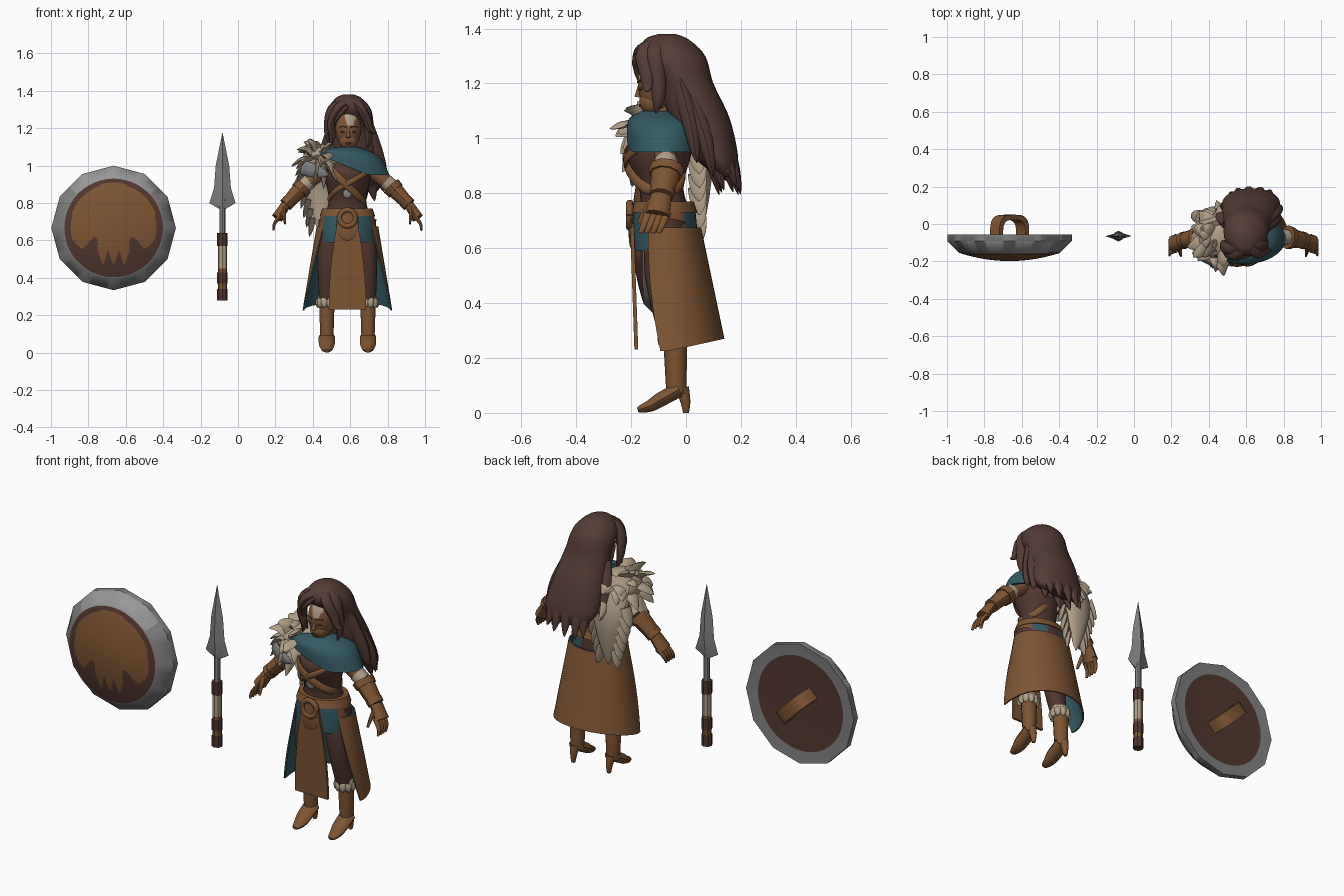
import bpy, bmesh, math, random
from math import sin, cos, pi, radians
from mathutils import Vector, Matrix

if "Cube" in bpy.data.objects:
    bpy.data.objects.remove(bpy.data.objects["Cube"])
random.seed(4)


def material(name, red, green, blue):
    mat = bpy.data.materials.new(name)
    mat.use_nodes = True
    mat.diffuse_color = (red, green, blue, 1)
    mat.node_tree.nodes["Principled BSDF"].inputs["Base Color"].default_value = mat.diffuse_color
    return mat


leather = material("tan leather", .21, .09, .032)
skin = material("brown skin", .22, .092, .038)
hair = material("dark brown hair", .09, .044, .036)
cloth = material("dark brown cloth", .085, .038, .029)
teal = material("teal cloth", .034, .1, .125)
fur = material("cream fur", .44, .35, .245)
steel = material("grey steel", .21, .215, .21)
shine = material("light steel", .31, .315, .31)

# Landmarks that parts are placed from
HEAD, CHEST, HIPS = (.59, -.1, 1.2), (.585, -.08, 1), (.585, -.08, .72)
SHIELD, SPEAR = (-.665, -.06, .667), (-.083, -.065, 0)
ACROSS, DEEP, UP = (1, 0, 0), (0, 1, 0), (0, 0, 1)


def finish(name, bm, mats, at, rule=None, angle=40):
    """Turn a bmesh into a named object, colouring faces by a rule."""
    bmesh.ops.recalc_face_normals(bm, faces=bm.faces)
    bm.normal_update()
    for face in bm.faces:
        face.smooth = True
        if rule:
            face.material_index = rule(face.calc_center_median(), face.normal)
    mesh = bpy.data.meshes.new(name)
    bm.to_mesh(mesh)
    bm.free()
    mesh.set_sharp_from_angle(angle=radians(angle))
    for mat in mats if isinstance(mats, tuple) else (mats,):
        mesh.materials.append(mat)
    part = bpy.data.objects.new(name, mesh)
    part.location = at
    bpy.context.scene.collection.objects.link(part)


def bridge(bm, rings):
    """Skin a series of closed rings and cap both ends."""
    loops = [[bm.verts.new(point) for point in ring] for ring in rings]
    for low, high in zip(loops, loops[1:]):
        for i in range(len(low)):
            bm.faces.new((low[i - 1], low[i], high[i], high[i - 1]))
    bm.faces.new(loops[0])
    bm.faces.new(loops[-1])


def loft(name, rings, mats, at, rule=None, angle=40):
    bm = bmesh.new()
    bridge(bm, rings)
    finish(name, bm, mats, at, rule, angle)


def smooth(rows, steps=5):
    """Pass a flowing curve through a few rows of values."""
    rows = [Vector(row) for row in rows]
    padded = [rows[0], *rows, rows[-1]]
    flow = []
    for a, b, c, d in zip(padded, padded[1:], padded[2:], padded[3:]):
        for k in range(steps):
            t = k / steps
            flow.append(b + ((c - a) * t + (a * 2 - b * 5 + c * 4 - d) * t ** 2
                             + (b * 3 - a - c * 3 + d) * t ** 3) / 2)
    return flow + [rows[-1]]


def ovals(name, rows, mats, at, rule=None, sides=24, lean=0, angle=40):
    """Stacked ovals, each row (z, x radius, y radius, y)."""
    turns = [2 * pi * i / sides for i in range(sides)]
    top = rows[0][0]
    loft(name, [[(lean * (top - z) + rx * cos(a), y + ry * sin(a), z) for a in turns]
                for z, rx, ry, y in rows], mats, at, rule, angle)


def tube(start, end, *points, hold=1):
    """Path with a radius that runs from start to end."""
    path = smooth(points)
    return [(p, max(.001, start + (end - start) * (i / (len(path) - 1)) ** hold))
            for i, p in enumerate(path)]


def lock(radius, *points):
    return tube(radius, 0, *points, hold=3)


def limbs(name, mats, at, *paths, flat=1, wide=DEEP, sides=10, mirror=1):
    """Tubes along paths; flat thins them across the wide axis."""
    bm = bmesh.new()
    flip = Vector((mirror, 1, 1))
    for path in paths:
        spine = [point * flip for point, radius in path]
        rings = []
        for i, point in enumerate(spine):
            along = spine[min(i + 1, len(spine) - 1)] - spine[max(i - 1, 0)]
            thin = along.cross(Vector(wide)).normalized()
            broad = thin.cross(along).normalized()
            turns = [2 * pi * k / sides for k in range(sides)]
            rings.append([point + (broad * cos(a) + thin * sin(a) * flat) * path[i][1] for a in turns])
        bridge(bm, rings)
    finish(name, bm, mats, at)


def blob(name, mats, at, centre, size, rule=None):
    bm = bmesh.new()
    bmesh.ops.create_icosphere(bm, subdivisions=4, radius=1, matrix=Matrix.LocRotScale(
        Vector(centre), None, Vector(size)))
    finish(name, bm, mats, at, rule)


# Shield: twelve-sided rim around a round dome with a painted, dripping centre
def shield_ring(radius, y, sides=144):
    wedge = pi / 12 if radius > .3 else pi / sides
    turns = [2 * pi * i / sides for i in range(sides)]
    reach = [radius * cos(wedge) / cos(a % (2 * wedge) - wedge) for a in turns]
    return [(r * cos(a), y, r * sin(a)) for r, a in zip(reach, turns)]


def shield_paint(c, normal):
    side = abs(c.x)
    if math.hypot(c.x, c.z) > .262:
        return 3 if c.z > .2 and normal.y < -.3 else 0
    drip = -.16 - .035 * cos(2 * pi * side / .058) if side < .085 else -.08 - .03 * cos(45 * (side - .17))
    return 2 if normal.y < 0 and math.hypot(c.x, c.z - .01) < .23 and c.z > drip else 1


dome = [.27 * k / 40 for k in range(40, 0, -1)]
loft("shield", [shield_ring(r, y) for r, y in ((.01, 0), (.262, 0), (.333, .005), (.333, -.03))]
     + [shield_ring(r, .6 * r * r - .138) for r in dome], (steel, cloth, leather, shine), SHIELD, shield_paint)
# Diagonal squared-off grip behind the shield
arch = [pi * k / 12 for k in range(13)]
loft("shield_grip", [[(u * k + w, v * k, w - u * k) for k, w in ((1, -.025), (1, .025), (.75, .025), (.75, -.025))]
                     for u, v in [(math.copysign(.08 * abs(cos(a)) ** .6, cos(a)), .11 * sin(a) ** .6 if 0 < a < pi else 0)
                                  for a in arch]], leather, SHIELD)

# Spear: wrapped shaft and diamond-section barbed head
heights = (.28, .34, .37, .43, .45, .57, .64, .82)
wraps = (cloth, leather, cloth, leather, fur, cloth, steel)
for i, wrap in enumerate(wraps):
    r = .017 if wrap == steel else .028 if wrap == cloth else .025
    ovals("spear_shaft_%d" % i, [(z, r, r, 0) for z in heights[i:i + 2]], wrap, SPEAR, sides=8)
ovals("spear_head", [(.77, .02, .02, 0), (.8, .07, .015, 0), (.88, .045, .024, 0), (1, .036, .02, 0),
                     (1.175, .001, .001, 0)], steel, SPEAR, sides=4, angle=15)

# Arm joints, measured from the chest
shoulder, elbow = Vector((.11, 0, -.01)), Vector((.235, .01, -.11))
wrist, knuckles = Vector((.33, -.01, -.21)), Vector((.375, -.025, -.28))
for side, s in (("left", 1), ("right", -1)):
    # Legs, boots and fur cuffs, measured from the ankle
    ankle = (HIPS[0] + s * .11, -.03, 0)
    limbs(side + "_trouser_leg", cloth, ankle, tube(.08, .04, (-.035, -.04, .7), (-.01, -.06, .5), (0, -.02, .26)),
          mirror=s, sides=16)
    limbs(side + "_boot_shaft", leather, ankle, tube(.045, .036, (0, -.01, .29), (0, -.005, .07)))
    limbs(side + "_boot_foot", leather, ankle, tube(.044, .014, (0, .005, .085), (0, -.06, .05), (0, -.1, .026),
                                                    (0, -.146, .011), hold=3), flat=.65, wide=ACROSS)
    limbs(side + "_boot_heel", leather, ankle, tube(.026, .01, (0, .016, .09), (0, .028, .04), (0, .03, 0)))
    rays = [Vector((cos(pi * k / 5), sin(pi * k / 5), 0)) for k in range(10)]
    cuff = Vector((0, -.015, .285))
    limbs(side + "_boot_fur", fur, ankle, tube(.046, .055, cuff + Vector(UP) * .025, cuff - Vector(UP) * .02),
          *[lock(.022, cuff + ray * .035, cuff + ray * .05 - Vector(UP) * .045) for ray in rays])
    # Bare arm, bracer and glove
    limbs(side + "_upper_arm", skin, CHEST, tube(.045, .036, shoulder, elbow), mirror=s)
    limbs(side + "_arm_band", fur, CHEST, tube(.044, .042, shoulder.lerp(elbow, .72), elbow), mirror=s)
    limbs(side + "_bracer", leather, CHEST, tube(.058, .04, elbow, wrist),
          tube(.064, .06, elbow, elbow.lerp(wrist, .25)), tube(.047, .046, elbow.lerp(wrist, .8), wrist),
          flat=.85, mirror=s)
    fingers = []
    for k in range(4):
        root = knuckles + Vector((-.015, .035 - .022 * k, .01))
        fingers.append(tube(.018, .008, root, root + Vector((.03, -.015, -.04)), root + Vector((.035, -.03, -.075))))
    thumb = wrist.lerp(knuckles, .3) - Vector(DEEP) * .025
    fingers.append(tube(.02, .008, thumb, thumb + Vector((-.005, -.03, -.04)), thumb + Vector((-.01, -.05, -.08))))
    limbs(side + "_glove", leather, CHEST, tube(.038, .046, wrist, knuckles), *fingers, flat=.7, mirror=s)
    # Eyes and brows
    blob(side + "_eye", cloth, HEAD, (s * .027, -.065, -.02), (.015, .007, .006))
    limbs(side + "_brow", hair, HEAD, tube(.004, .002, (.01, -.075, .005), (.03, -.07, .01), (.05, -.056, .005)), mirror=s)

# Torso, hips, belt and straps
ovals("bodice", smooth([(.07, .05, .05, .01), (.03, .11, .08, 0), (-.05, .125, .12, -.02),
                        (-.18, .1, .08, -.01), (-.3, .13, .1, .01)]), cloth, CHEST)


def hip_paint(c, normal):
    """Teal panels at the front corners and the back, leather at the sides."""
    turn = math.atan2(c.y, abs(c.x))
    if -.45 < turn < .6:
        return 2
    return 0 if -1.15 < turn < 1.3 else 1


ovals("hip_panels", [(.02, .142, .114, 0), (-.04, .152, .12, 0), (-.13, .15, .11, 0)], (teal, cloth, leather), HIPS,
      hip_paint, sides=48)
ovals("belt", [(.05, .135, .108, 0), (.01, .148, .122, 0)], leather, HIPS)
ring = [(.043 * cos(pi * k / 8), -.125, .043 * sin(pi * k / 8)) for k in range(17)]
limbs("belt_buckle", leather, HIPS, tube(.014, .014, *ring))
limbs("buckle_boss", leather, HIPS, tube(.03, .022, (0, -.1, 0), (0, -.127, 0)), wide=ACROSS)
limbs("chest_straps", leather, CHEST,
      tube(.02, .02, (-.13, -.05, .03), (-.04, -.14, -.07), (.08, -.07, -.18), (.06, .06, -.17), (-.1, .06, 0)),
      tube(.015, .015, (.1, -.1, -.04), (.03, -.14, -.08), (-.06, -.11, -.13), (-.1, -.02, -.18)), flat=.5, wide=UP)
blob("chest_clasp", steel, CHEST, (0, -.115, -.15), (.025, .01, .025))

# Front apron with a rounded hip flap
apron = []
for k in range(9):
    t = k / 8
    half, front = .1 - .045 * t * t, -.108 - .016 * t
    apron.append([(x, y, .46 * t - .49) for x, y in ((-half, front), (half, front), (half, front + .014),
                                                     (-half, front + .014))])
loft("front_apron", apron, leather, HIPS)
blob("apron_flap", leather, HIPS, (0, -.12, -.04), (.06, .01, .08))


def wrap_ring(rx, ry, start, stop, thick, height):
    """Thin open band around the body, with an inner and an outer face."""
    turns = [start + (stop - start) * i / 28 for i in range(29)]
    return [((rx - d) * cos(a), (ry - d) * sin(a), height(a))
            for d, order in ((0, turns), (thick, turns[::-1])) for a in order]


# Open-fronted skirt with a teal lining
skirt = []
for k in range(9):
    t = k / 8
    edge = radians(30 * t - 38)
    skirt.append(wrap_ring(.165 + .075 * t, .12 + .085 * t, edge, pi - edge, .008,
                           lambda a: .045 * t * max(0, sin(a)) - .045 - .45 * t))
loft("skirt", skirt, (leather, teal), Vector(HIPS) + Vector(DEEP) * .015,
     lambda c, normal: int(normal.x * c.x + normal.y * c.y < 0))

# Teal shoulder mantle, rising towards the fur side
mantle = [wrap_ring(rx, ry, radians(-140), radians(80), .014, lambda a: z - max(0, .5 - cos(a)) * .6 * (z - .1))
          for z, rx, ry in smooth([(.1, .06, .08), (.05, .17, .13), (-.05, .225, .135)])]
loft("shoulder_mantle", mantle, teal, CHEST)

# Fur pelt: shoulder mass, hanging back piece and pointed tufts
heart, spread = Vector((-.13, .01, .03)), Vector((.11, .12, .085))
blob("fur_shoulder", fur, CHEST, heart, spread)
limbs("fur_back", fur, CHEST, tube(.12, 0, (-.11, .06, .09), (-.14, .14, -.1), (-.14, .13, -.37), hold=2),
      flat=.4, wide=ACROSS)
tufts = []
for k in range(34):
    turn, rise = random.uniform(.45 * pi, 1.65 * pi), random.uniform(-.8, 1.1)
    ray = Vector((cos(turn) * cos(rise), sin(turn) * cos(rise), sin(rise)))
    root = heart + ray * spread * .8
    tip = root + ray * random.uniform(.07, .13) - Vector(UP) * .05
    tufts.append(tube(.045, 0, root, root.lerp(tip, .5) + Vector(UP) * .01, tip, hold=2))
for k in range(6):
    width = .1 - .011 * k
    for shift in (-width, width):
        root = Vector((shift - .14, .12, -.03 - .05 * k))
        tufts.append(lock(.035, root, root + Vector((shift * .4, .01, -.1))))
limbs("fur_tufts", fur, CHEST, *tufts, flat=.4, wide=(.3, .9, .1), sides=6)
limbs("shoulder_plate", steel, CHEST, lock(.04, (-.24, -.09, -.01), (-.17, -.13, -.03), (-.1, -.14, -.05)),
      flat=.4, wide=UP)

# Head with a pale painted brow
limbs("neck", skin, HEAD, tube(.05, .036, (0, .035, -.17), (0, .02, -.06)))
blob("face", (skin, fur), HEAD, (0, 0, 0), (.068, .075, .11),
     lambda c, normal: int(c.z > .015 and c.y < -.03 and abs(c.x - .012) < .01 + .3 * c.z))
blob("jaw", skin, HEAD, (0, -.02, -.065), (.05, .05, .052))
limbs("nose", skin, HEAD, tube(.006, .012, (0, -.07, -.01), (0, -.077, -.05)), wide=ACROSS)
blob("lips", cloth, HEAD, (0, -.066, -.08), (.016, .006, .006))

# Hair: swept mass, ragged ends and face-framing locks
ovals("hair_mass", smooth([(.18, .03, .03, .03), (.16, .07, .08, .03), (.1, .115, .12, .05), (0, .125, .1, .1),
                           (-.13, .145, .11, .15), (-.27, .155, .08, .21), (-.34, .11, .03, .25)]),
      hair, HEAD, lean=.08)
ends = [lock(.05, (.09, .08, 0), (.15, .12, -.16), (.19, .14, -.29)),
        lock(.05, (.1, .12, -.05), (.16, .17, -.2), (.19, .2, -.34)),
        lock(.045, (-.08, .1, -.03), (-.12, .15, -.16), (-.13, .2, -.29))]
for k in range(11):
    turn = 2 * pi * k / 11
    root = Vector((.04 + .1 * cos(turn), .23 + .04 * sin(turn), -.29))
    tip = Vector((.02 * cos(turn), .03, random.uniform(-.12, -.04)))
    ends.append(tube(.045, 0, root + Vector((0, -.06, .12)), root, root + tip, hold=2))
limbs("hair_ends", hair, HEAD, *ends, flat=.7, wide=ACROSS)
parting = (.02, 0, .15)
limbs("front_locks", hair, HEAD,
      lock(.034, parting, (-.05, -.06, .11), (-.09, -.05, .03), (-.085, -.04, -.05), (-.1, -.03, -.11)),
      lock(.036, parting, (-.085, -.03, .1), (-.11, -.01, -.02), (-.09, 0, -.1)),
      lock(.034, parting, (.065, -.05, .11), (.1, -.04, .04), (.12, -.04, -.01), (.15, -.04, -.03)),
      lock(.036, parting, (.09, -.01, .1), (.11, 0, -.04), (.1, -.01, -.11)),
      lock(.016, parting, (-.02, -.075, .1), (-.06, -.08, .05), (-.075, -.07, 0)), flat=.8, wide=(0, 1, .2))
